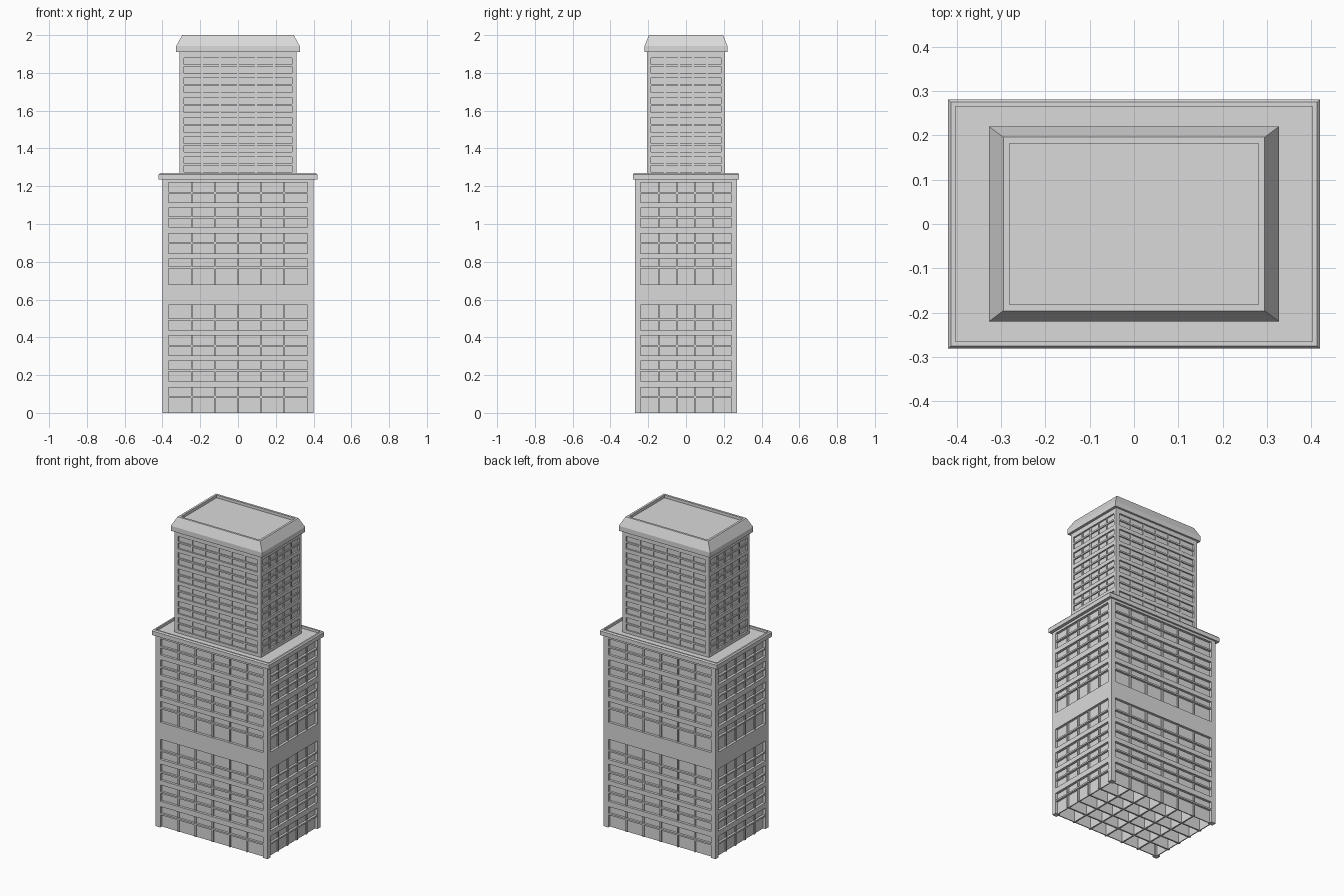
import bpy
import bmesh
from mathutils import Matrix

cube = bpy.data.objects.get("Cube")
if cube:
    bpy.data.objects.remove(cube, do_unlink=True)

mat = bpy.data.materials.new("light_grey")
mat.use_nodes = True
GREY = (0.7, 0.7, 0.7, 1)
mat.diffuse_color = GREY
mat.node_tree.nodes["Principled BSDF"].inputs["Base Color"].default_value = GREY


def finish(name, bm):
    mesh = bpy.data.meshes.new(name)
    bmesh.ops.recalc_face_normals(bm, faces=bm.faces)
    bm.to_mesh(mesh)
    bm.free()
    mesh.materials.append(mat)
    ob = bpy.data.objects.new(name, mesh)
    bpy.context.collection.objects.link(ob)
    return ob


def box(bm, x, y, z0, z1, hx, hy):
    """Box centred on x, y with half sizes hx, hy."""
    size = Matrix.Diagonal((2 * hx, 2 * hy, z1 - z0, 1))
    move = Matrix.Translation((x, y, (z0 + z1) / 2))
    bmesh.ops.create_cube(bm, size=1, matrix=move @ size)


def stepped_rim(name, loops):
    """Stack of rectangles (hx, hy, z) joined into one closed shape."""
    bm = bmesh.new()
    rings = [[bm.verts.new((sx * hx, sy * hy, z))
              for sx, sy in ((-1, -1), (1, -1), (1, 1), (-1, 1))]
             for hx, hy, z in loops]
    for a, b in zip(rings, rings[1:]):
        for i in range(4):
            j = (i + 1) % 4
            bm.faces.new((a[i], a[j], b[j], b[i]))
    bm.faces.new(rings[0])
    bm.faces.new(rings[-1])
    finish(name, bm)


def block(name, hx, hy, z0, z1, rows, pier_x, pier_y, recess, core_z):
    """Office block: rows holds (bottom, slab middle, top) per window strip."""
    # solid wall bands between the window strips
    bm = bmesh.new()
    edges = [z0] + [z for lo, mid, hi in rows for z in (lo, hi)] + [z1]
    for lo, hi in zip(edges[::2], edges[1::2]):
        if hi - lo > 0.001:
            box(bm, 0, 0, lo, hi, hx, hy)
    finish(name + "_wall_bands", bm)

    # corner piers beside each strip
    bm = bmesh.new()
    for lo, mid, hi in rows:
        for sx in (-1, 1):
            for sy in (-1, 1):
                box(bm, sx * (hx - pier_x / 2), sy * (hy - pier_y / 2),
                    lo, hi, pier_x / 2, pier_y / 2)
    finish(name + "_corner_piers", bm)

    # thin floor slabs splitting each strip
    bm = bmesh.new()
    for lo, mid, hi in rows:
        box(bm, 0, 0, mid - 0.005, mid + 0.005, hx - 0.002, hy - 0.002)
    finish(name + "_floor_slabs", bm)

    # upright partitions whose ends form the mullions
    bm = bmesh.new()
    top = rows[-1][2]
    inset = recess / 2
    for i in range(1, 6):
        x = (hx - pier_x) * (i / 3 - 1)
        box(bm, x, 0, z0, top, 0.005, hy - inset)
    for i in range(1, 5):
        y = (hy - pier_y) * (i / 2.5 - 1)
        box(bm, 0, y, z0, top, hx - inset, 0.005)
    finish(name + "_partitions", bm)

    # recessed glazing, open underneath up to core_z
    bm = bmesh.new()
    gx, gy = hx - recess, hy - recess
    box(bm, 0, 0, core_z, top, gx, gy)
    if core_z > z0:
        for s in (-1, 1):
            box(bm, s * (gx - 0.003), 0, z0, core_z, 0.003, gy)
            box(bm, 0, s * (gy - 0.003), z0, core_z, gx, 0.003)
    finish(name + "_glazing", bm)


# lower block: two groups of four strips around a plain band
lower_rows = [(0, 0.085, 0.135), (0.17, 0.225, 0.275),
              (0.305, 0.355, 0.41), (0.44, 0.495, 0.57),
              (0.68, 0.77, 0.815), (0.845, 0.9, 0.95),
              (0.985, 1.035, 1.085), (1.115, 1.165, 1.22)]
block("lower_block", 0.4, 0.27, 0, 1.24, lower_rows, 0.033, 0.03, 0.016, 0.083)

# upper block: evenly spaced strips
upper_rows = []
for i in range(6):
    base = 1.275 + i * 0.105
    upper_rows.append((base, base + 0.04, base + 0.08))
block("upper_block", 0.31, 0.207, 1.24, 1.92, upper_rows, 0.025, 0.022, 0.01, 1.24)

# terrace cornice with a shallow sunken floor
stepped_rim("terrace_cornice", [
    (0.42, 0.281, 1.235), (0.42, 0.281, 1.262), (0.413, 0.275, 1.27),
    (0.403, 0.265, 1.27), (0.403, 0.265, 1.255)])

# sloped roof cap with a sunken deck
stepped_rim("roof_cap", [
    (0.327, 0.22, 1.91), (0.327, 0.22, 1.942), (0.295, 0.196, 2.0),
    (0.281, 0.182, 2.0), (0.281, 0.182, 1.982)])
